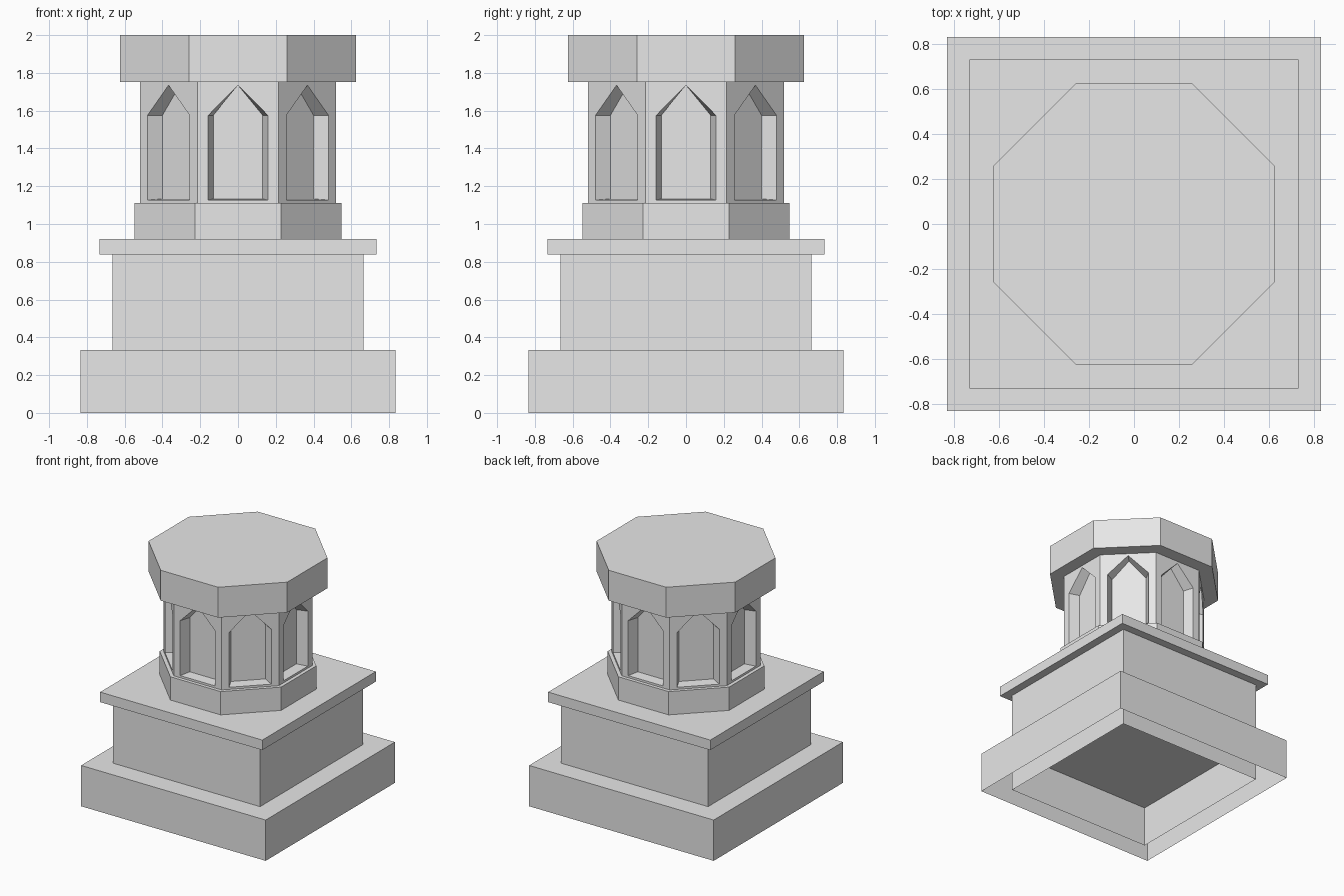
import bpy, bmesh, math
from mathutils import Matrix, Vector

if "Cube" in bpy.data.objects:
    bpy.data.objects.remove(bpy.data.objects["Cube"], do_unlink=True)

stone = bpy.data.materials.new("pale_grey_stone")
stone.use_nodes = True
stone.diffuse_color = (0.8, 0.8, 0.8, 1)
stone.node_tree.nodes["Principled BSDF"].inputs["Base Color"].default_value = (0.8, 0.8, 0.8, 1)


def finish(name, bm):
    bmesh.ops.remove_doubles(bm, verts=bm.verts, dist=1e-4)
    bmesh.ops.recalc_face_normals(bm, faces=bm.faces)
    mesh = bpy.data.meshes.new(name)
    bm.to_mesh(mesh)
    bm.free()
    mesh.materials.append(stone)
    obj = bpy.data.objects.new(name, mesh)
    bpy.context.collection.objects.link(obj)
    return obj


def prism(name, sides, apothem, z0, z1, open_bottom=False):
    """Regular prism with a flat side facing the front."""
    bm = bmesh.new()
    radius = apothem / math.cos(math.pi / sides)
    rings = []
    for z in (z0, z1):
        angles = [(i + 0.5) * math.tau / sides - math.pi / 2 for i in range(sides)]
        rings.append([bm.verts.new((radius * math.cos(a), radius * math.sin(a), z)) for a in angles])
    low, high = rings
    for i in range(sides):
        j = (i + 1) % sides
        bm.faces.new((low[i], low[j], high[j], high[i]))
    bm.faces.new(high)
    if not open_bottom:
        bm.faces.new(low[::-1])
    return finish(name, bm)


def niche_drum(name, apothem, z0, z1):
    """Octagonal drum with a pointed, splayed niche in every side."""
    bm = bmesh.new()
    half = apothem * math.tan(math.pi / 8)
    sill, spring, apex, depth = 1.127, 1.575, 1.735, 0.085
    outer, inner = 0.158, 0.131

    for k in range(8):
        turn = Matrix.Rotation(k * math.pi / 4, 3, 'Z')

        def face(points):
            bm.faces.new([bm.verts.new(turn @ Vector((x, d - apothem, z))) for x, d, z in points])

        # Wall around the opening, one piece on each side of the centre
        for s in (-1, 1):
            face([(0, 0, z0), (s * half, 0, z0), (s * half, 0, z1), (0, 0, z1),
                  (0, 0, apex), (s * outer, 0, spring), (s * outer, 0, sill), (0, 0, sill)])

        # Splayed reveal and recessed panel
        def arch(w, d, base):
            return [(0, d, base), (w, d, base), (w, d, spring),
                    (0, d, apex), (-w, d, spring), (-w, d, base)]
        front, back = arch(outer, 0, sill), arch(inner, depth, sill + 0.006)
        for i in range(6):
            j = (i + 1) % 6
            face([front[i], front[j], back[j], back[i]])
        face(back)

    # Top and bottom
    for z in (z0, z1):
        r = apothem / math.cos(math.pi / 8)
        bm.faces.new([bm.verts.new((r * math.cos((i + 0.5) * math.pi / 4),
                                    r * math.sin((i + 0.5) * math.pi / 4), z)) for i in range(8)])
    return finish(name, bm)


# Square base, hollow underneath
prism("plinth", 4, 0.833, 0, 0.333, open_bottom=True)
prism("pedestal_block", 4, 0.665, 0, 0.84, open_bottom=True)
prism("cornice_slab", 4, 0.732, 0.838, 0.92)

# Octagonal upper part
prism("drum_foot", 8, 0.548, 0.92, 1.11)
niche_drum("niche_drum", 0.52, 1.11, 1.752)
prism("cap", 8, 0.626, 1.752, 2.0)
